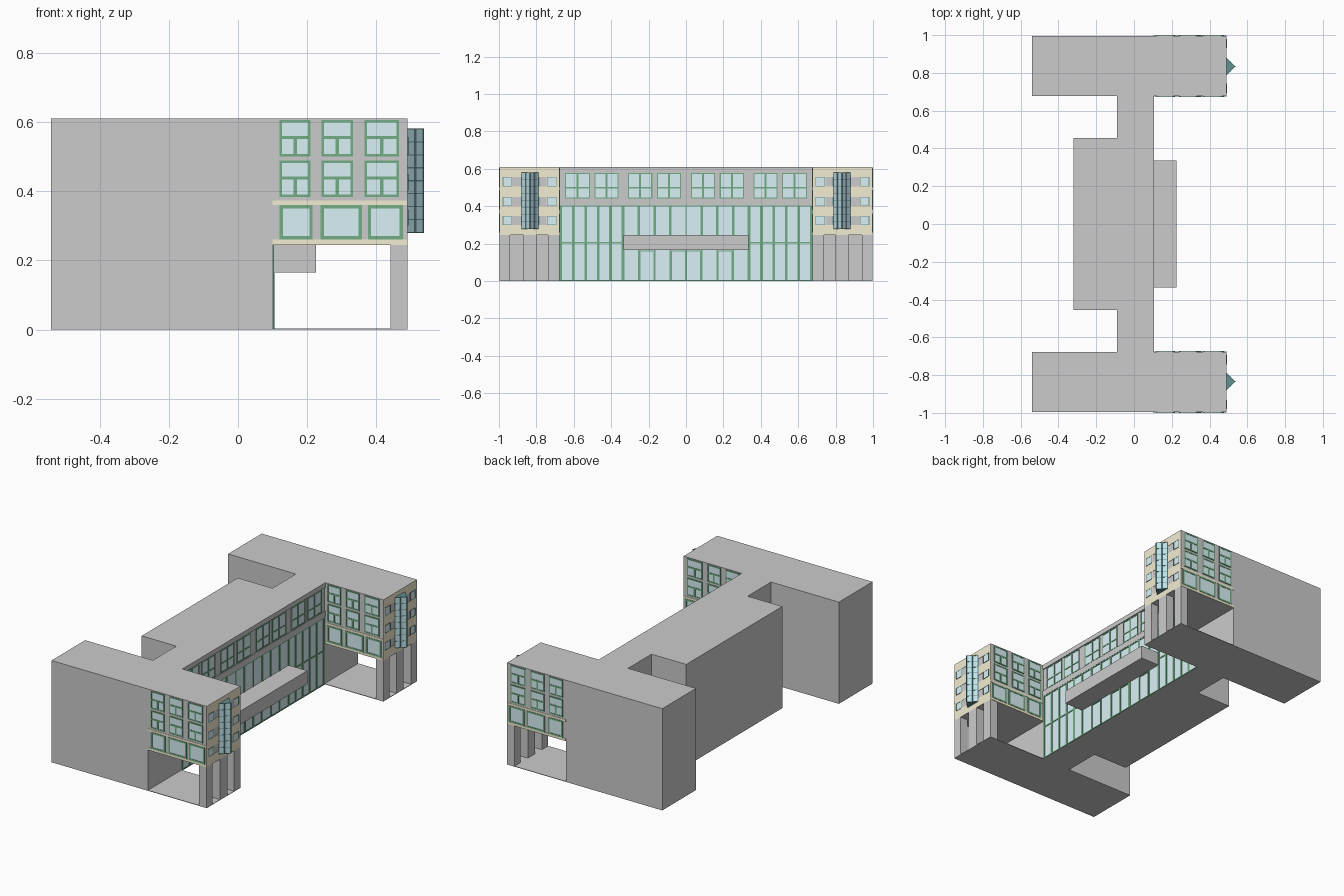
import bpy, bmesh

if "Cube" in bpy.data.objects:
    bpy.data.objects.remove(bpy.data.objects["Cube"])

GREY = None
GLASS = (0.70, 0.88, 0.92, 1)
GREEN = (0.17, 0.42, 0.24, 1)
TAN = (0.90, 0.85, 0.65, 1)
DARK = (0.55, 0.53, 0.54, 1)
BAY = (0.52, 0.76, 0.82, 1)
BAR = (0.12, 0.28, 0.28, 1)

H = 0.61           # roof height
LOW = 0.245        # underside of raised wing ends
OUT, INN = 0.996, 0.677   # wing side walls
FRONT = 0.488      # wing end wall
mats = {}


def box(bm, x0, x1, y0, y1, z0, z1):
    v = bmesh.ops.create_cube(bm, size=1)["verts"]
    bmesh.ops.scale(bm, vec=(x1 - x0, y1 - y0, z1 - z0), verts=v)
    bmesh.ops.translate(bm, vec=((x0 + x1) / 2, (y0 + y1) / 2, (z0 + z1) / 2), verts=v)


def prism(bm, pts, z0, z1):
    f = bm.faces.new([bm.verts.new((x, y, z0)) for x, y in pts])
    r = bmesh.ops.extrude_face_region(bm, geom=[f])
    up = [g for g in r["geom"] if isinstance(g, bmesh.types.BMVert)]
    bmesh.ops.translate(bm, vec=(0, 0, z1 - z0), verts=up)
    bmesh.ops.recalc_face_normals(bm, faces=bm.faces[:])


def slab(bm, wall, u0, u1, z0, z1, d):
    """Thin panel standing d proud of a wall (axis, position, direction)."""
    axis, pos, sign = wall
    a, b = sorted((pos - sign * 0.001, pos + sign * d))
    if axis == "x":
        box(bm, a, b, u0, u1, z0, z1)
    else:
        box(bm, u0, u1, a, b, z0, z1)


def frame(bm, wall, u0, u1, z0, z1, t, d):
    slab(bm, wall, u0, u0 + t, z0, z1, d)
    slab(bm, wall, u1 - t, u1, z0, z1, d)
    slab(bm, wall, u0 + t, u1 - t, z0, z0 + t, d)
    slab(bm, wall, u0 + t, u1 - t, z1 - t, z1, d)


def finish(name, bm, color=GREY, mirror=True):
    me = bpy.data.meshes.new(name)
    bm.to_mesh(me)
    bm.free()
    ob = bpy.data.objects.new(name, me)
    bpy.context.collection.objects.link(ob)
    if mirror:
        m = ob.modifiers.new("mirror", "MIRROR")
        m.use_axis = (False, True, False)
        m.use_mirror_merge = False
    if color:
        if color not in mats:
            mats[color] = bpy.data.materials.new("paint")
            mats[color].diffuse_color = color
        me.materials.append(mats[color])


# main mass: mirrored stepped footprint
half = [(0.10, INN), (0.10, OUT), (-0.54, OUT), (-0.54, INN),
        (-0.09, INN), (-0.09, 0.455), (-0.32, 0.455)]
bm = bmesh.new()
prism(bm, half + [(x, -y) for x, y in reversed(half)], 0, H)
finish("main_building", bm, mirror=False)

# raised wing ends, floor and columns
bm = bmesh.new()
box(bm, 0.10, FRONT, INN, OUT, LOW, H)
finish("wing_end", bm)
bm = bmesh.new()
box(bm, 0.10, 0.49, INN, OUT, 0, 0.003)
finish("porch_floor", bm)
bm = bmesh.new()
for y0, y1 in ((INN, 0.737), (0.80, 0.87), (0.94, OUT)):
    box(bm, 0.44, 0.49, y0, y1, 0, LOW)
finish("porch_columns", bm)

# entrance canopy
bm = bmesh.new()
box(bm, 0.10, 0.225, -0.335, 0.335, 0.165, LOW)
finish("entrance_canopy", bm, mirror=False)

# wing side walls, inner and outer: tan bands and framed windows
tan, green, glass = bmesh.new(), bmesh.new(), bmesh.new()
for wall in (("y", OUT, 1), ("y", INN, -1)):
    slab(tan, wall, 0.10, 0.49, LOW, 0.26, 0.002)
    slab(tan, wall, 0.10, 0.49, 0.36, 0.373, 0.002)
    for u0, u1 in ((0.12, 0.216), (0.239, 0.358), (0.375, 0.477)):
        frame(green, wall, u0, u1, 0.26, 0.36, 0.010, 0.004)
        slab(glass, wall, u0, u1, 0.26, 0.36, 0.002)
    for u0, u1 in ((0.12, 0.21), (0.242, 0.332), (0.366, 0.465)):
        mid = (u0 + u1) / 2
        for z in (0.383, 0.500):
            frame(green, wall, u0, u1, z, z + 0.105, 0.007, 0.004)
            slab(green, wall, u0, u1, z + 0.050, z + 0.059, 0.004)
            slab(green, wall, mid - 0.005, mid + 0.005, z, z + 0.053, 0.004)
            slab(glass, wall, u0, u1, z, z + 0.105, 0.002)
finish("wing_side_bands", tan, TAN)
finish("wing_side_frames", green, GREEN)
finish("wing_side_glass", glass, GLASS)

# wing end wall: tan cladding around grey strips, small windows
tan, green, glass = bmesh.new(), bmesh.new(), bmesh.new()
end = ("x", FRONT, 1)
rows = ((0.300, 0.347), (0.402, 0.449), (0.506, 0.556))
z = LOW
for z0, z1 in rows:
    slab(tan, end, INN, OUT, z, z0, 0.002)
    for u0, u1 in ((INN, 0.745), (0.93, OUT)):
        slab(tan, end, u0, u1, z0, z1, 0.002)
    for u0, u1 in ((0.692, 0.743), (0.932, 0.980)):
        frame(green, end, u0, u1, z0, z1, 0.003, 0.004)
        slab(glass, end, u0, u1, z0, z1, 0.003)
    z = z1
slab(tan, end, INN, OUT, z, H, 0.002)
finish("wing_end_cladding", tan, TAN)
finish("wing_end_window_frames", green, BAR)
finish("wing_end_windows", glass, GLASS)

# triangular glazed bay with its grid of bars
C, W, D, Z0, Z1 = 0.8335, 0.047, 0.048, 0.28, 0.58


def bay_outline(g):
    return [(FRONT, C - W - g), (FRONT + D + g, C), (FRONT, C + W + g)]


bm = bmesh.new()
prism(bm, bay_outline(0), Z0, Z1)
finish("glazed_bay", bm, BAY)
bm = bmesh.new()
for i in range(9):
    zc = Z0 + (Z1 - Z0) * i / 8
    prism(bm, bay_outline(0.001), zc - 0.0015, zc + 0.0015)
for k in (-1, -0.5, 0, 0.5, 1):
    x, y = FRONT + D * (1 - abs(k)), C + W * k
    box(bm, x - 0.002, x + 0.002, y - 0.002, y + 0.002, Z0, Z1)
finish("glazed_bay_bars", bm, BAR)

# central facade: curtain wall below
hall = ("x", 0.10, 1)
glass, green = bmesh.new(), bmesh.new()
slab(glass, hall, 0, INN, 0, 0.405, 0.001)
for i in range(6):
    y = 0.337 + i * 0.0665
    slab(green, hall, y - 0.007, y + 0.007, 0, 0.405, 0.004)
for i in range(4):
    y = i * 0.084
    t = 0.007 if i else 0.004
    slab(green, hall, y - t, y + t, 0.165, 0.405, 0.004)
    slab(green, hall, y - 0.004, y + 0.004, 0, 0.165, 0.004)
slab(green, hall, 0.33, INN, 0.200, 0.209, 0.004)
slab(green, hall, 0, INN, 0.398, 0.405, 0.004)
slab(green, hall, 0, INN, 0, 0.006, 0.004)
# door frames
for u0, u1 in ((0, 0.08), (0.168, 0.25)):
    frame(green, hall, u0, u1, 0.0, 0.163, 0.006, 0.005)

# upper row of four-pane windows
for u0, u1 in ((0.027, 0.155), (0.18, 0.31), (0.36, 0.49), (0.513, 0.647)):
    mid = (u0 + u1) / 2
    frame(green, hall, u0, u1, 0.442, 0.578, 0.006, 0.004)
    slab(green, hall, mid - 0.005, mid + 0.005, 0.442, 0.578, 0.004)
    slab(green, hall, u0, u1, 0.494, 0.502, 0.004)
    slab(glass, hall, u0, u1, 0.442, 0.578, 0.002)
finish("hall_glass", glass, GLASS)
finish("hall_mullions", green, GREEN)

# dark bands above and below the upper windows
bm = bmesh.new()
slab(bm, hall, 0, INN, 0.405, 0.440, 0.005)
slab(bm, hall, 0, INN, 0.582, H, 0.005)
finish("hall_bands", bm, DARK)

for m in bpy.data.materials:
    if m.users and not m.is_grease_pencil:
        m.use_nodes = True
        m.node_tree.nodes["Principled BSDF"].inputs["Base Color"].default_value = m.diffuse_color
